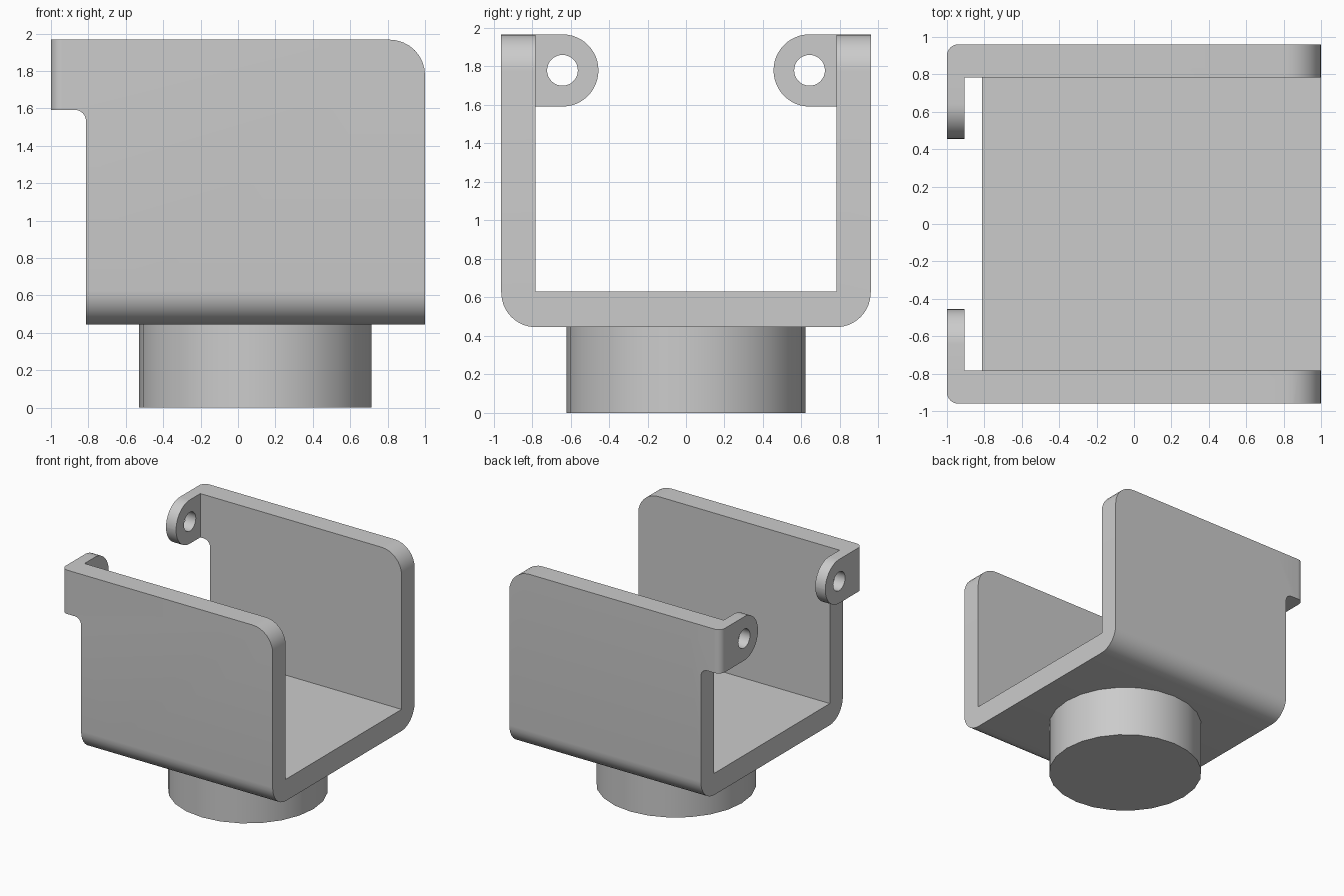
import bpy, bmesh, math
from mathutils import Vector

cube = bpy.data.objects.get("Cube")
if cube:
    bpy.data.objects.remove(cube, do_unlink=True)

grey = bpy.data.materials.new("light grey")
grey.use_nodes = True
COLOR = (0.6, 0.6, 0.6, 1)
grey.diffuse_color = COLOR
grey.node_tree.nodes["Principled BSDF"].inputs["Base Color"].default_value = COLOR


def rounded(corners, steps=8):
    """Turn (a, b, radius) corners into an outline with filleted corners."""
    out = []
    for i, (a, b, r) in enumerate(corners):
        p = Vector((a, b))
        if r == 0:
            out.append(p)
            continue
        u = (Vector(corners[i - 1][:2]) - p).normalized()
        v = (Vector(corners[(i + 1) % len(corners)][:2]) - p).normalized()
        # all corners are square, so the arc centre is simple
        centre = p + (u + v) * r
        for k in range(steps + 1):
            t = math.pi / 2 * k / steps
            out.append(centre - v * r * math.cos(t) - u * r * math.sin(t))
    return out


def circle(a, b, r, n):
    return [Vector((a + r * math.cos(2 * math.pi * k / n),
                    b + r * math.sin(2 * math.pi * k / n))) for k in range(n)]


def prism(name, outline, axis, lo, hi):
    """Extrude a flat outline along an axis."""
    def place(p, t):
        c = [p.x, p.y]
        c.insert("xyz".index(axis), t)
        return c
    bm = bmesh.new()
    face = bm.faces.new([bm.verts.new(place(p, lo)) for p in outline])
    ext = bmesh.ops.extrude_face_region(bm, geom=[face])
    shift = Vector(place(Vector((0, 0)), hi - lo))
    bmesh.ops.translate(bm, vec=shift,
                        verts=[g for g in ext["geom"] if isinstance(g, bmesh.types.BMVert)])
    bmesh.ops.recalc_face_normals(bm, faces=bm.faces)
    mesh = bpy.data.meshes.new(name)
    bm.to_mesh(mesh)
    bm.free()
    mesh.materials.append(grey)
    obj = bpy.data.objects.new(name, mesh)
    bpy.context.collection.objects.link(obj)
    return obj


def combine(target, other, operation):
    """Apply a boolean and remove the helper."""
    mod = target.modifiers.new("combine", "BOOLEAN")
    mod.operation, mod.solver, mod.object = operation, "EXACT", other
    graph = bpy.context.evaluated_depsgraph_get()
    graph.update()
    mesh = bpy.data.meshes.new_from_object(target.evaluated_get(graph))
    target.modifiers.clear()
    target.data = mesh
    bpy.data.objects.remove(other, do_unlink=True)


def smooth(obj):
    bpy.ops.object.select_all(action="DESELECT")
    obj.select_set(True)
    bpy.context.view_layer.objects.active = obj
    bpy.ops.object.shade_smooth_by_angle(angle=math.radians(30))


BASE, FLOOR, TOP, TAB = 0.445, 0.63, 1.967, 1.592
OUT, IN, NOTCH = 0.96, 0.783, -0.813

# U-shaped channel, trimmed by its side and top outlines
channel = prism("u_bracket", rounded([
    (-OUT, BASE, 0.18), (OUT, BASE, 0.18), (OUT, TOP, 0), (IN, TOP, 0),
    (IN, FLOOR, 0), (-IN, FLOOR, 0), (-IN, TOP, 0), (-OUT, TOP, 0)]), "x", -1.1, 1.0)
side = prism("side_outline", rounded([
    (NOTCH, 0.3, 0), (1.1, 0.3, 0), (1.1, 1.5, 0), (1.0, 1.5, 0), (1.0, TOP, 0.19),
    (-1.2, TOP, 0), (-1.2, TAB, 0), (NOTCH, TAB, 0.06)]), "y", -1.2, 1.2)
combine(channel, side, "INTERSECT")
plan = prism("plan_outline", rounded([
    (-1.0, -OUT, 0.06), (1.1, -OUT, 0), (1.1, OUT, 0), (-1.0, OUT, 0.06)]), "z", 0.2, 2.2)
combine(channel, plan, "INTERSECT")

# Inward-turned ears with pin holes
for s in (-1, 1):
    ear = prism("ear", rounded([
        (s * 0.86, TAB, 0), (s * 0.455, TAB, 0.187),
        (s * 0.455, TOP, 0.187), (s * 0.86, TOP, 0)], 12), "x", -1.0, -0.905)
    hole = prism("pin_hole", circle(s * 0.642, 1.78, 0.08, 32), "x", -1.3, -0.6)
    combine(ear, hole, "DIFFERENCE")
    combine(channel, ear, "UNION")
smooth(channel)

# Round mounting post under the floor
post = prism("mounting_post", circle(0.093, 0, 0.621, 24), "z", 0, BASE)
smooth(post)
